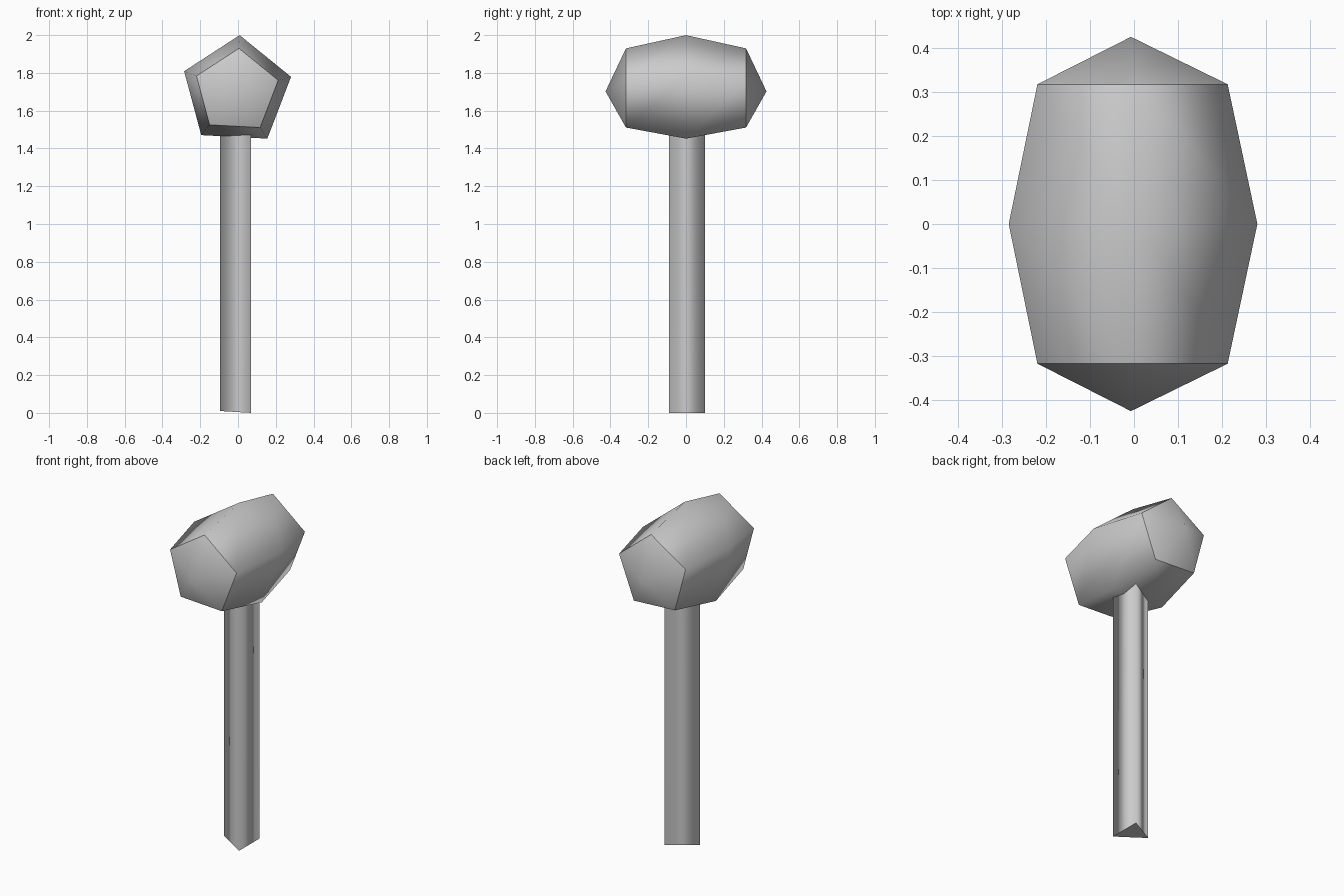
import bpy, bmesh
from math import cos, sin, radians
from mathutils import Vector

cube = bpy.data.objects.get("Cube")
if cube:
    bpy.data.objects.remove(cube, do_unlink=True)


def make_material(name, rgb):
    mat = bpy.data.materials.new(name)
    mat.use_nodes = True
    mat.diffuse_color = (*rgb, 1)
    mat.node_tree.nodes["Principled BSDF"].inputs["Base Color"].default_value = (*rgb, 1)
    return mat


def finish(name, bm, mat):
    """Turn a bmesh into a smooth object that keeps its marked sharp edges."""
    bmesh.ops.recalc_face_normals(bm, faces=bm.faces)
    for face in bm.faces:
        face.smooth = True
    mesh = bpy.data.meshes.new(name)
    bm.to_mesh(mesh)
    bm.free()
    mesh.materials.append(mat)
    obj = bpy.data.objects.new(name, mesh)
    bpy.context.collection.objects.link(obj)
    return obj


def bridge(bm, a, b):
    n = len(a)
    for i in range(n):
        j = (i + 1) % n
        bm.faces.new((a[i], a[j], b[j], b[i]))


def mark_sharp(bm, ring):
    for i, v in enumerate(ring):
        bm.edges.get((v, ring[(i + 1) % len(ring)])).smooth = False


grey = make_material("light grey", (0.6, 0.6, 0.6))

# Mallet head: five-sided barrel along y with a shallow point at each end
SIDES, TURN = 5, radians(87)
center = Vector((-0.007, 0, 1.702))
bm = bmesh.new()
rings = []
for y, radius in ((-0.318, 0.228), (0, 0.298), (0.318, 0.228)):
    angles = [TURN + radians(360) * i / SIDES for i in range(SIDES)]
    rings.append([bm.verts.new(center + Vector((radius * cos(a), y, radius * sin(a))))
                  for a in angles])
bridge(bm, rings[0], rings[1])
bridge(bm, rings[1], rings[2])
for ring, y in ((rings[0], -0.426), (rings[2], 0.426)):
    tip = bm.verts.new(center + Vector((0, y, 0)))
    for i in range(SIDES):
        bm.faces.new((ring[i], ring[(i + 1) % SIDES], tip))
    mark_sharp(bm, ring)
finish("mallet_head", bm, grey)

# Handle: three-sided post running up into the head, its foot cut slightly askew
bm = bmesh.new()
section = ((-0.095, 0.005, 0.01), (0.07, -0.09, 0), (0.07, 0.1, 0))
foot = [bm.verts.new(p) for p in section]
top = [bm.verts.new((x, y, 1.6)) for x, y, _ in section]
bridge(bm, foot, top)
for ring in (foot, top):
    bm.faces.new(ring)
    mark_sharp(bm, ring)
finish("handle", bm, grey)
